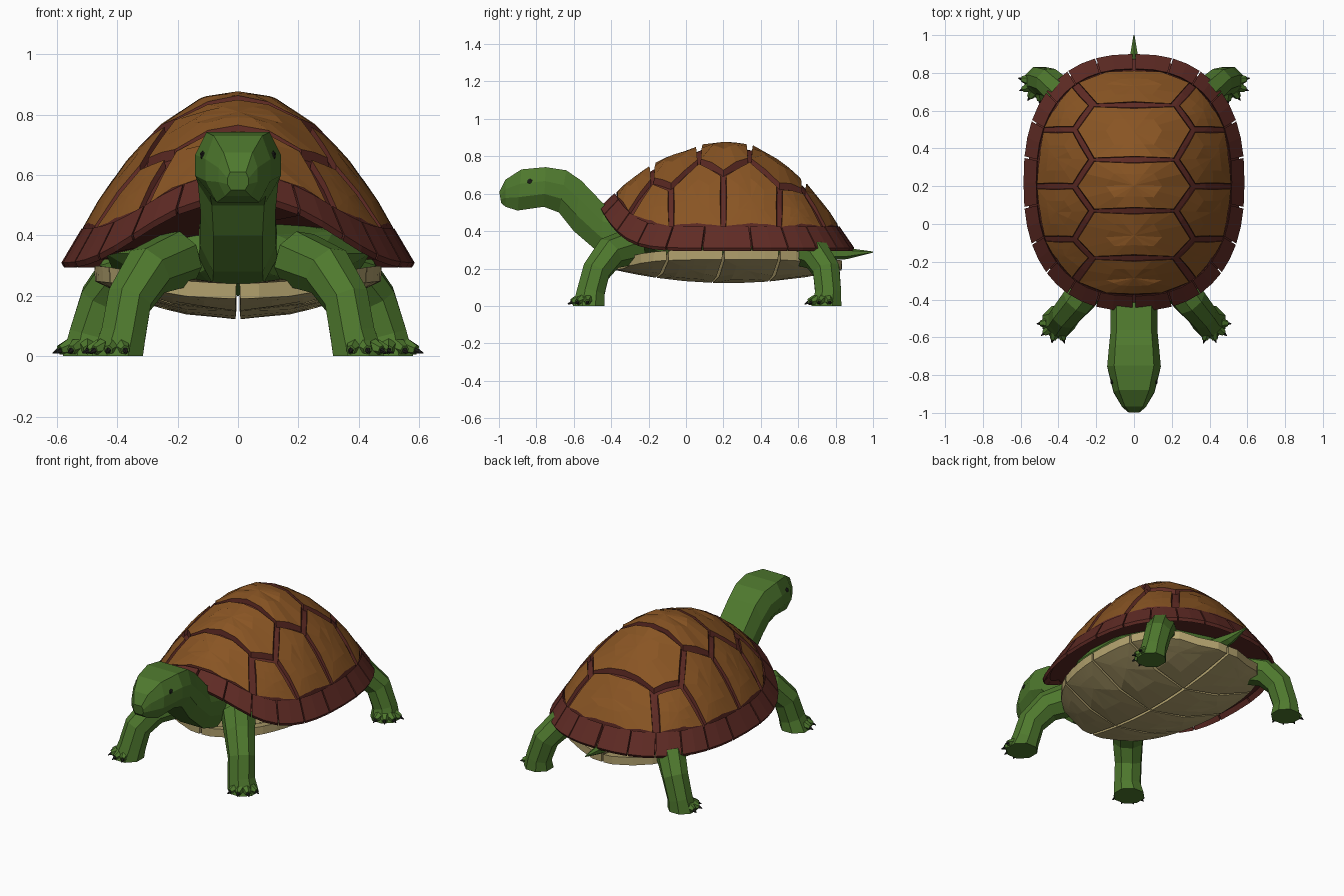
import bpy, bmesh, math
from mathutils import Vector

if "Cube" in bpy.data.objects:
    bpy.data.objects.remove(bpy.data.objects["Cube"], do_unlink=True)


def material(name, r, g, b):
    m = bpy.data.materials.new(name)
    m.use_nodes = True
    m.diffuse_color = (r, g, b, 1)
    m.node_tree.nodes["Principled BSDF"].inputs["Base Color"].default_value = (r, g, b, 1)
    return m


BROWN = material("scute brown", 0.25, 0.09, 0.017)
RED = material("rim red brown", 0.115, 0.024, 0.018)
GREEN = material("skin green", 0.077, 0.19, 0.027)
CREAM = material("belly cream", 0.46, 0.37, 0.16)
DARK = material("claw dark", 0.012, 0.012, 0.01)


def finish(name, bm, *mats):
    bmesh.ops.recalc_face_normals(bm, faces=bm.faces)
    me = bpy.data.meshes.new(name)
    bm.to_mesh(me)
    bm.free()
    for m in mats:
        me.materials.append(m)
    ob = bpy.data.objects.new(name, me)
    bpy.context.collection.objects.link(ob)


def loft(name, rings, mat):
    """Skin a list of closed rings of points and cap both ends."""
    bm = bmesh.new()
    vs = [[bm.verts.new(p) for p in ring] for ring in rings]
    n = len(vs[0])
    for a, b in zip(vs, vs[1:]):
        for i in range(n):
            j = (i + 1) % n
            bm.faces.new((a[i], a[j], b[j], b[i]))
    bm.faces.new(vs[0])
    bm.faces.new(vs[-1])
    finish(name, bm, mat)


def tube(name, path, mat, sides=8, last_dir=None):
    """Faceted limb along (point, radius) pairs."""
    pts = [Vector(p) for p, r in path]
    rings = []
    for i, (p, r) in enumerate(path):
        d = pts[min(i + 1, len(pts) - 1)] - pts[max(i - 1, 0)]
        if last_dir and i == len(pts) - 1:
            d = Vector(last_dir)
        q = Vector((0, 0, -1)).rotation_difference(d.normalized())
        angs = [math.tau * (k + 0.5) / sides for k in range(sides)]
        rings.append([pts[i] + q @ Vector((r * math.cos(a), r * math.sin(a), 0)) for a in angs])
    loft(name, rings, mat)


# Shell shape: superellipse plan with a height profile from crown to rim
W, L, CY, N = 0.585, 0.68, 0.22, 2.4
PROFILE = [(0, 1), (0.2, 0.965), (0.435, 0.805), (0.63, 0.595), (0.8, 0.345), (0.9, 0.155), (1, 0)]
EDGE = 0.895


def half_width(y, w, l, cy):
    return w * max(0, 1 - abs((y - cy) / l) ** N) ** (1 / N)


def dome_z(x, y):
    t = min(1, (abs(x / W) ** N + abs((y - CY) / L) ** N) ** (1 / N))
    front = max(0, (CY - y) / L) / max(t, 0.001)
    edge = 0.31 + 0.22 * min(1, front) ** 6 * min(1, t / 0.5)
    for (t0, h0), (t1, h1) in zip(PROFILE, PROFILE[1:]):
        if t <= t1:
            h = h0 + (h1 - h0) * (t - t0) / (t1 - t0)
            break
    return edge + (0.875 - edge) * h


def ring_point(t, a):
    c, s = math.cos(a), math.sin(a)
    return (t * W * math.copysign(abs(c) ** (2 / N), c),
            CY + t * L * math.copysign(abs(s) ** (2 / N), s))


def plate(name, outline, height, thick, gap, mat, wall):
    """Plan polygon draped on a height function, with side walls in their own colour."""
    pts = []
    for a, b in zip(outline, outline[1:] + outline[:1]):
        a, b = Vector(a), Vector(b)
        pts += [a, (a + b) / 2]
    c = sum(pts, Vector((0, 0))) / len(pts)
    rim = [p + (c - p).normalized() * gap for p in pts]
    mid = [c + (p - c) * 0.5 for p in rim]
    base = [p + (c - p).normalized() * gap * 0.7 for p in pts]
    rings = [[(p.x, p.y, height(*p)) for p in ring] for ring in (mid, rim)]
    rings.append([(p.x, p.y, height(*p) + thick) for p in base])
    bm = bmesh.new()
    vs = [[bm.verts.new(p) for p in ring] for ring in rings]
    top = bm.verts.new((c.x, c.y, height(*c)))
    n = len(pts)
    for i in range(n):
        j = (i + 1) % n
        bm.faces.new((top, vs[0][i], vs[0][j]))
        bm.faces.new((vs[0][i], vs[0][j], vs[1][j], vs[1][i]))
        bm.faces.new((vs[1][i], vs[1][j], vs[2][j], vs[2][i])).material_index = 1
    bm.faces.new(vs[2]).material_index = 1
    finish(name, bm, mat, wall)


# Dark red under-shell showing in the grooves
SEG = 36
rings = []
for t in (0.05, 0.2, 0.34, 0.5, 0.65, 0.78, 0.885, 0.96):
    plan = [ring_point(t, math.tau * i / SEG) for i in range(SEG)]
    rings.append([(x, y, dome_z(x, y) - 0.025) for x, y in plan])
loft("shell_core", rings, RED)


def scute_z(x, y):
    return dome_z(x, y) + 0.005


def dome_edge(y):
    return (half_width(y, W * EDGE, L * EDGE, CY), y)


def cap_y(x, side):
    return CY + side * L * EDGE * (1 - (x / (W * EDGE)) ** N) ** (1 / N)


# Central scutes, given by their right half outlines
front_cap = [(x, cap_y(x, -1)) for x in (0, 0.16, 0.31)]
back_cap = [(x, cap_y(x, 1)) for x in (0.31, 0.16, 0)]
SEAMS = [-0.18, 0.07, 0.34, 0.63]
NOTCH = [-0.08, 0.2, 0.5]
centre = [front_cap + [(0.22, SEAMS[0]), (0, SEAMS[0])]]
for a, b, m in zip(SEAMS, SEAMS[1:], NOTCH):
    centre.append([(0, a), (0.225, a), (0.315, m), (0.225, b), (0, b)])
centre.append([(0, SEAMS[3]), (0.21, SEAMS[3])] + back_cap)
for i, half in enumerate(centre):
    other = [(-x, y) for x, y in reversed(half) if x > 0]
    plate(f"centre_scute_{i + 1}", half + other, scute_z, -0.045, 0.018, BROWN, RED)

# Side scutes, mirrored
ends = [-0.3] + NOTCH + [0.74]
for i in range(4):
    a, b = ends[i], ends[i + 1]
    inner = [(0.225, SEAMS[i])]
    if i > 0:
        inner = [(0.315, a)] + inner
    if i < 3:
        inner.append((0.315, b))
    outer = [dome_edge(b + (a - b) * k / 3) for k in range(4)]
    for s, side in ((1, "left"), (-1, "right")):
        plate(f"{side}_scute_{i + 1}", [(s * x, y) for x, y in inner + outer],
              scute_z, -0.045, 0.018, BROWN, RED)

# Flared rim plates
COUNT = 22
for i in range(COUNT):
    a0 = math.pi / 2 + math.tau * (i + 0.02) / COUNT
    a1 = math.pi / 2 + math.tau * (i + 0.98) / COUNT
    sections = []
    for a in (a0, (a0 + a1) / 2, a1):
        sec = []
        for t, dz in ((0.885, 0.01), (1, 0.0), (0.985, -0.03), (0.875, -0.04)):
            x, y = ring_point(t, a)
            sec.append((x, y, dome_z(x, y) + dz))
        sections.append(sec)
    loft(f"rim_plate_{i + 1}", sections, RED)

# Belly plates, mirrored
BW, BL, BC = 0.48, 0.61, 0.23


def belly_z(x, y):
    return 0.122 + 0.13 * (x / BW) ** 2 + 0.07 * ((y - BC) / BL) ** 2


cuts = [-0.378, -0.1, 0.2, 0.5, 0.838]
for i in range(4):
    a, b = cuts[i], cuts[i + 1]
    in_a = a if i == 0 else a - 0.06
    in_b = b if i == 3 else b - 0.06
    outer = [(half_width(y, BW, BL, BC), y) for y in (a + (b - a) * k / 4 for k in range(5))]
    for s, side in ((1, "left"), (-1, "right")):
        plan = [(s * x, y) for x, y in [(0, in_b), (0, in_a)] + outer]
        plate(f"{side}_belly_plate_{i + 1}", plan, belly_z, 0.05, 0.009, CREAM, CREAM)

# Body between shell and belly
bm = bmesh.new()
bmesh.ops.create_icosphere(bm, subdivisions=2, radius=1)
for v in bm.verts:
    v.co = (v.co.x * 0.46, 0.2 + v.co.y * 0.58, 0.34 + v.co.z * 0.14)
finish("body", bm, GREEN)

# Neck and head: top y, top z, bottom y, bottom z, half width
stations = [
    (-0.25, 0.5, -0.33, 0.24, 0.13), (-0.44, 0.545, -0.46, 0.28, 0.125),
    (-0.56, 0.67, -0.6, 0.40, 0.125), (-0.64, 0.725, -0.68, 0.5, 0.133),
    (-0.75, 0.742, -0.76, 0.53, 0.142), (-0.88, 0.73, -0.9, 0.51, 0.108),
    (-0.965, 0.675, -0.965, 0.53, 0.065), (-0.998, 0.61, -0.988, 0.55, 0.035)]
SECTION = [(1, 0.3), (0.74, 1), (-0.74, 1), (-1, 0.3), (-1, -0.35), (-0.65, -1), (0.65, -1), (1, -0.35)]
rings = []
for ty, tz, by, bz, w in stations:
    ring = []
    for side, v in SECTION:
        u = v * 0.5 + 0.5
        ring.append((w * side, by + (ty - by) * u, bz + (tz - bz) * u))
    rings.append(ring)
loft("neck_and_head", rings, GREEN)

# Tail
tube("tail", [((0, 0.7, 0.29), 0.05), ((0, 0.86, 0.28), 0.03), ((0, 1, 0.288), 0.003)], GREEN, 6)

# Eyes, legs, toes and claws, mirrored
legs = {
    "front": [((0.2, -0.28, 0.32), 0.1), ((0.3, -0.41, 0.28), 0.09), ((0.36, -0.48, 0.185), 0.08),
              ((0.38, -0.51, 0.07), 0.08), ((0.4, -0.52, 0), 0.092)],
    "rear": [((0.29, 0.6, 0.3), 0.085), ((0.39, 0.7, 0.27), 0.085), ((0.45, 0.75, 0.19), 0.078),
             ((0.49, 0.76, 0.07), 0.075), ((0.5, 0.75, 0), 0.087)]}
aim = {"front": -55, "rear": -40}
for s, side in ((1, "left"), (-1, "right")):
    bm = bmesh.new()
    bmesh.ops.create_icosphere(bm, subdivisions=1, radius=0.016)
    for v in bm.verts:
        v.co = (s * (0.117 + v.co.x * 0.6), -0.835 + v.co.y, 0.665 + v.co.z)
    finish(f"{side}_eye", bm, DARK)
    for end, path in legs.items():
        path = [((s * x, y, z), r) for (x, y, z), r in path]
        tube(f"{end}_{side}_leg", path, GREEN, 8, (0, 0, -1))
        foot = Vector(path[-1][0])
        for k in range(4):
            a = math.radians(aim[end] + (k - 1.5) * 34)
            d = Vector((s * math.cos(a), math.sin(a), 0))
            up = Vector((0, 0, 1))
            tube(f"{end}_{side}_toe_{k + 1}", [(foot + d * 0.06 + up * 0.032, 0.028),
                 (foot + d * 0.096 + up * 0.021, 0.016)], GREEN, 6)
            tube(f"{end}_{side}_claw_{k + 1}", [(foot + d * 0.088 + up * 0.022, 0.013),
                 (foot + d * 0.116 + up * 0.01, 0.002)], DARK, 5)
